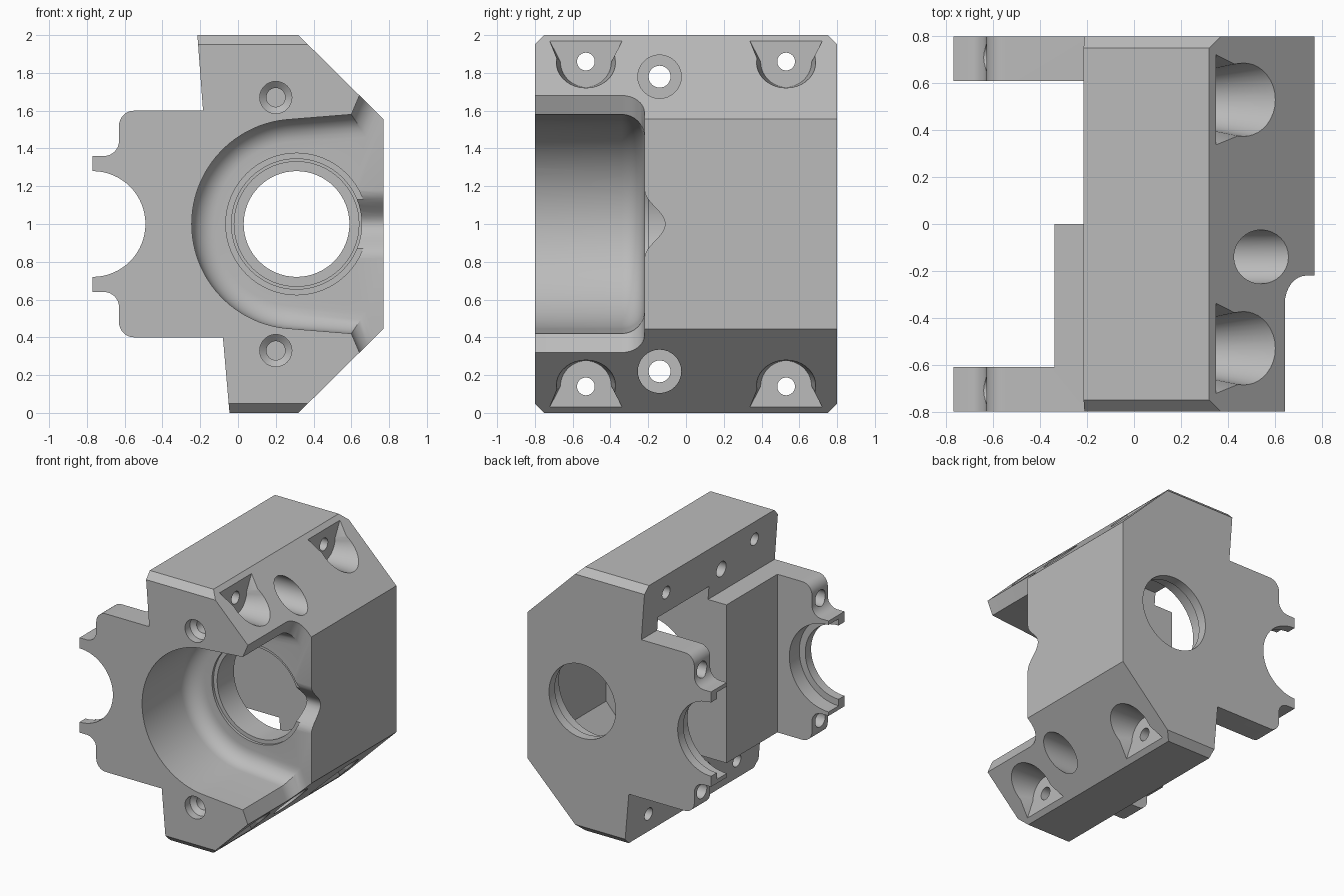
import bpy, bmesh
from math import sin, cos, pi, radians

cube = bpy.data.objects.get("Cube")
if cube:
    bpy.data.objects.remove(cube, do_unlink=True)

grey = bpy.data.materials.new("plain grey")
grey.use_nodes = True
grey.diffuse_color = (0.5, 0.5, 0.5, 1)
grey.node_tree.nodes["Principled BSDF"].inputs["Base Color"].default_value = (0.5, 0.5, 0.5, 1)


def loft(name, rings):
    """Closed solid through rings that share one point count."""
    bm = bmesh.new()
    loops = [[bm.verts.new(p) for p in ring] for ring in rings]
    n = len(loops[0])
    bm.faces.new(loops[0])
    bm.faces.new(loops[-1])
    for a, b in zip(loops, loops[1:]):
        for i in range(n):
            bm.faces.new((a[i], a[(i + 1) % n], b[(i + 1) % n], b[i]))
    bmesh.ops.recalc_face_normals(bm, faces=bm.faces)
    mesh = bpy.data.meshes.new(name)
    bm.to_mesh(mesh)
    bm.free()
    mesh.materials.append(grey)
    ob = bpy.data.objects.new(name, mesh)
    bpy.context.collection.objects.link(ob)
    return ob


def prism_y(name, xz, y0, y1):
    return loft(name, [[(x, y, z) for x, z in xz] for y in (y0, y1)])


def prism_x(name, yz, x0, x1):
    return loft(name, [[(x, y, z) for y, z in yz] for x in (x0, x1)])


def arc(cx, cz, r, a0, a1, n):
    return [(cx + r * cos(radians(a0 + (a1 - a0) * i / n)),
             cz + r * sin(radians(a0 + (a1 - a0) * i / n))) for i in range(n + 1)]


def circle(cx, cz, r, n=64):
    return arc(cx, cz, r, 0, 360, n)[:-1]


def flip(points):
    """Mirror a profile about the mid height, reversed."""
    return [(x, 2 - z) for x, z in reversed(points)]


def combine(target, tool, operation):
    mod = target.modifiers.new("bool", 'BOOLEAN')
    mod.operation = operation
    mod.solver = 'EXACT'
    mod.object = tool
    bpy.context.view_layer.objects.active = target
    bpy.ops.object.modifier_apply(modifier=mod.name)
    bpy.data.objects.remove(tool, do_unlink=True)


# Main housing with end chamfers
body = prism_y("housing", [(-0.215, 2), (0.32, 2), (0.77, 1.555), (0.77, 0.445), (0.32, 0),
                           (-0.045, 0), (-0.08, 0.4), (-0.185, 1.6)], -0.8, 0.8)
end = [(-0.8, 1), (-0.8, 1.95), (-0.75, 2), (0.75, 2), (0.8, 1.95), (0.8, 1)]
combine(body, prism_x("end_chamfers", end + flip(end)[1:-1], -1, 1), 'INTERSECT')

# Two bearing ears and the solid block between them
half = ([(0.1, 1.6)] + arc(-0.55, 1.52, 0.08, 90, 180, 8)
        + arc(-0.71, 1.44, 0.08, 0, -90, 8) + [(-0.77, 1.36)])
for y0, y1 in ((-0.8, -0.61), (0.61, 0.8)):
    combine(body, prism_y("ear", half + flip(half), y0, y1), 'UNION')
combine(body, prism_y("block", [(-0.34, 0.4), (0, 0.4), (0, 1.6), (-0.34, 1.6)], -0.61, 0), 'UNION')


# Front pocket with a filleted floor
def pocket_ring(d, y):
    top = arc(0.31, 1, 0.555 - d, 180, 93, 24)[1:]
    cx, cz = 0.60 + 0.66 * d, 1.58 - d
    top += [(cx, cz), (cx + 0.18, cz + 0.42), (1.2, cz + 0.42)]
    ring = [(0.31 - 0.555 + d, 1)] + top + flip(top)
    return [(x, y, z) for x, z in ring]


R = 0.12
rings = [pocket_ring(0, -0.9)]
for i in range(9):
    a = pi / 2 * i / 8
    rings.append(pocket_ring(R * (1 - cos(a)), -0.22 - R + R * sin(a)))
cutters = [loft("pocket_cutter", rings)]


# Bores, bearing seats, gear chamber open to the side
def bore(x, z, r, y0, y1):
    cutters.append(prism_y("bore_cutter", circle(x, z, r), y0, y1))


bore(0.31, 1, 0.375, -0.3, -0.2)
bore(0.31, 1, 0.345, -0.3, 0.1)
chamber = [(-0.5, 1.7), (0.4, 1.7), (0.67, 1.4)]
cutters.append(prism_y("chamber_cutter", chamber + flip(chamber), 0, 0.61))
bore(0.31, 1, 0.33, 0.5, 0.73)
bore(0.31, 1, 0.28, 0.6, 0.9)
bore(-0.77, 1, 0.33, -0.73, 0.73)
bore(-0.77, 1, 0.28, -0.9, 0.9)

# Small bell-shaped channel in the pocket floor
bell = [(-0.22 + 0.055 * (1 + cos(pi * t / 8)), 1 + 0.18 * t / 8) for t in range(-8, 9)]
cutters.append(prism_x("channel_cutter", [(-0.3, 0.82)] + bell + [(-0.3, 1.18)], 0.6, 0.9))


def along_x(y, z, r, x0, x1):
    cutters.append(prism_x("hole_cutter", circle(y, z, r, 32), x0, x1))


for up in (True, False):
    z_of = (lambda z: z) if up else (lambda z: 2 - z)
    # Countersunk holes in the front
    cutters.append(loft("front_hole_cutter", [
        [(x, y, z) for x, z in circle(0.2, z_of(1.67), r, 32)]
        for y, r in ((-0.85, 0.085), (-0.74, 0.085), (-0.71, 0.05), (-0.5, 0.05))]))
    # Counterbored middle screw
    along_x(-0.14, z_of(1.78), 0.115, 0.3, 0.9)
    along_x(-0.14, z_of(1.78), 0.058, -0.5, 0.4)
    for y in (-0.53, 0.53):
        # Flared corner screw pockets
        sections = []
        for x, r, zc in ((0.35, 0.135, 1.86), (0.62, 0.19, 1.91)):
            u = [(-0.192, 1.97)] + arc(0, zc, r, 180, 360, 20) + [(0.192, 1.97)]
            sections.append([(x, y + a, z_of(b)) for a, b in u])
        cutters.append(loft("screw_pocket_cutter", sections))
        along_x(y, z_of(1.86), 0.047, -0.5, 0.4)
    # Screw holes in the ears
    for y in (-0.71, 0.71):
        along_x(y, z_of(1.46), 0.06, -0.9, -0.35)

for cutter in cutters:
    combine(body, cutter, 'DIFFERENCE')

body.select_set(True)
bpy.context.view_layer.objects.active = body
bpy.ops.object.shade_smooth_by_angle(angle=radians(25))
